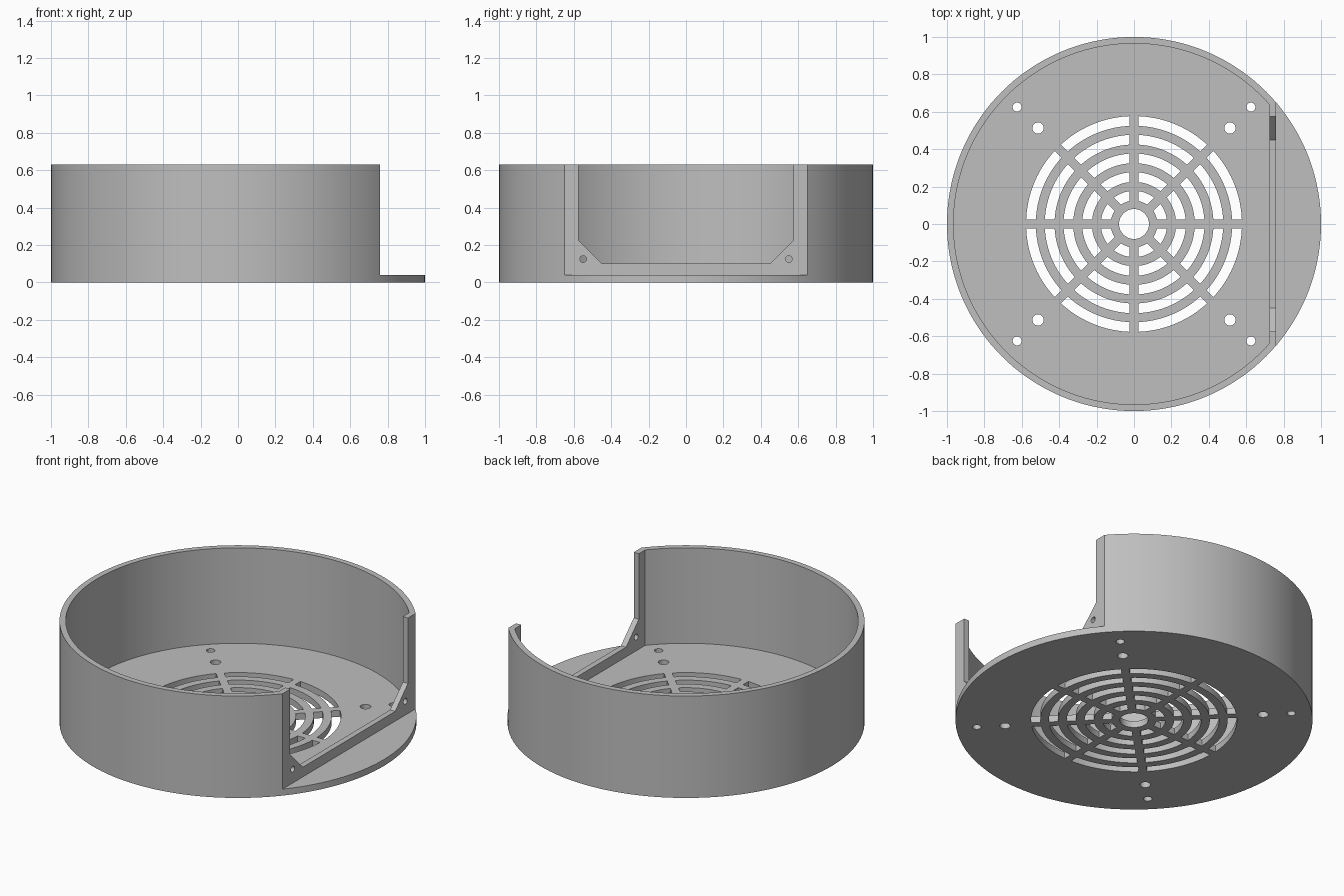
import bpy
import bmesh
from math import acos, asin, cos, pi, radians, sin

cube = bpy.data.objects.get("Cube")
if cube:
    bpy.data.objects.remove(cube, do_unlink=True)

HEIGHT, FLOOR = 0.63, 0.04
INNER_R = 0.965
PANEL_IN, PANEL_OUT = 0.725, 0.76


def arc(r, a0, a1, n, cx=0, cy=0):
    """Points along an arc, both ends included."""
    steps = [a0 + (a1 - a0) * i / n for i in range(n + 1)]
    return [(cx + r * cos(a), cy + r * sin(a)) for a in steps]


def circle(r, n, cx=0, cy=0):
    return arc(r, 0, 2 * pi, n, cx, cy)[:-1]


def prism(bm, pts, lo, hi, axis="Z"):
    """Extrude a closed outline along Z, or a (y, z) outline along X."""
    def place(p, d):
        return (p[0], p[1], d) if axis == "Z" else (d, p[0], p[1])
    low = [bm.verts.new(place(p, lo)) for p in pts]
    top = [bm.verts.new(place(p, hi)) for p in pts]
    bm.faces.new(low[::-1])
    bm.faces.new(top)
    for i in range(len(pts)):
        j = (i + 1) % len(pts)
        bm.faces.new((low[i], low[j], top[j], top[i]))


def make(name, prisms):
    bm = bmesh.new()
    for args in prisms:
        prism(bm, *args)
    bmesh.ops.recalc_face_normals(bm, faces=bm.faces)
    mesh = bpy.data.meshes.new(name)
    bm.to_mesh(mesh)
    bm.free()
    obj = bpy.data.objects.new(name, mesh)
    bpy.context.collection.objects.link(obj)
    return obj


def cut(target, name, prisms):
    """Subtract a set of separate prisms, then discard the cutter."""
    cutter = make(name, prisms)
    cutter.hide_render = True
    mod = target.modifiers.new(name, "BOOLEAN")
    mod.operation = "DIFFERENCE"
    mod.solver = "EXACT"
    mod.object = cutter
    bpy.context.view_layer.objects.active = target
    bpy.ops.object.modifier_apply(modifier=name)
    bpy.data.objects.remove(cutter, do_unlink=True)


# Round housing
housing = make("fan_housing", [(circle(1, 144), 0, HEIGHT)])

# Hollow interior with a flat side behind the panel
a = acos(PANEL_IN / INNER_R)
cut(housing, "interior_cutter",
    [(arc(INNER_R, a, 2 * pi - a, 112), FLOOR, 1)])

# Flat outer side, leaving the floor as a ledge
cut(housing, "flat_side_cutter",
    [([(PANEL_OUT, -1), (2, -1), (2, 1), (PANEL_OUT, 1)], FLOOR, 1)])

# Panel opening with chamfered lower corners
half = [(0.45, 0.1), (0.575, 0.225), (0.575, 1)]
opening = half + [(-y, z) for y, z in reversed(half)]
cut(housing, "opening_cutter", [(opening, 0.6, 0.9, "X")])

# Screw holes in the panel corners
cut(housing, "panel_hole_cutter",
    [(circle(0.018, 20, s * 0.55, 0.125), 0.7, 0.8, "X") for s in (-1, 1)])

# Fan grille: centre hole, five rings of slots between eight spokes
holes = [(circle(0.08, 40), -0.1, 0.1)]
for ring in range(5):
    r0 = 0.125 + 0.1 * ring
    r1 = r0 + 0.052
    for k in range(8):
        start, end = radians(45 * k), radians(45 * (k + 1))
        d0, d1 = asin(0.023 / r0), asin(0.023 / r1)
        slot = arc(r1, start + d1, end - d1, 12) + arc(r0, end - d0, start + d0, 12)
        holes.append((slot, -0.1, 0.1))

# Mounting holes on the floor diagonals
for sx in (-1, 1):
    for sy in (-1, 1):
        for pos, r in ((0.513, 0.03), (0.625, 0.024)):
            holes.append((circle(r, 24, sx * pos, sy * pos), -0.1, 0.1))
cut(housing, "grille_cutter", holes)

# Grey plastic
grey = bpy.data.materials.new("grey_plastic")
grey.use_nodes = True
colour = (0.52, 0.52, 0.52, 1)
grey.diffuse_color = colour
grey.node_tree.nodes["Principled BSDF"].inputs["Base Color"].default_value = colour
housing.data.materials.clear()
housing.data.materials.append(grey)

bpy.ops.object.select_all(action="DESELECT")
housing.select_set(True)
bpy.context.view_layer.objects.active = housing
bpy.ops.object.shade_smooth_by_angle(angle=radians(30))
